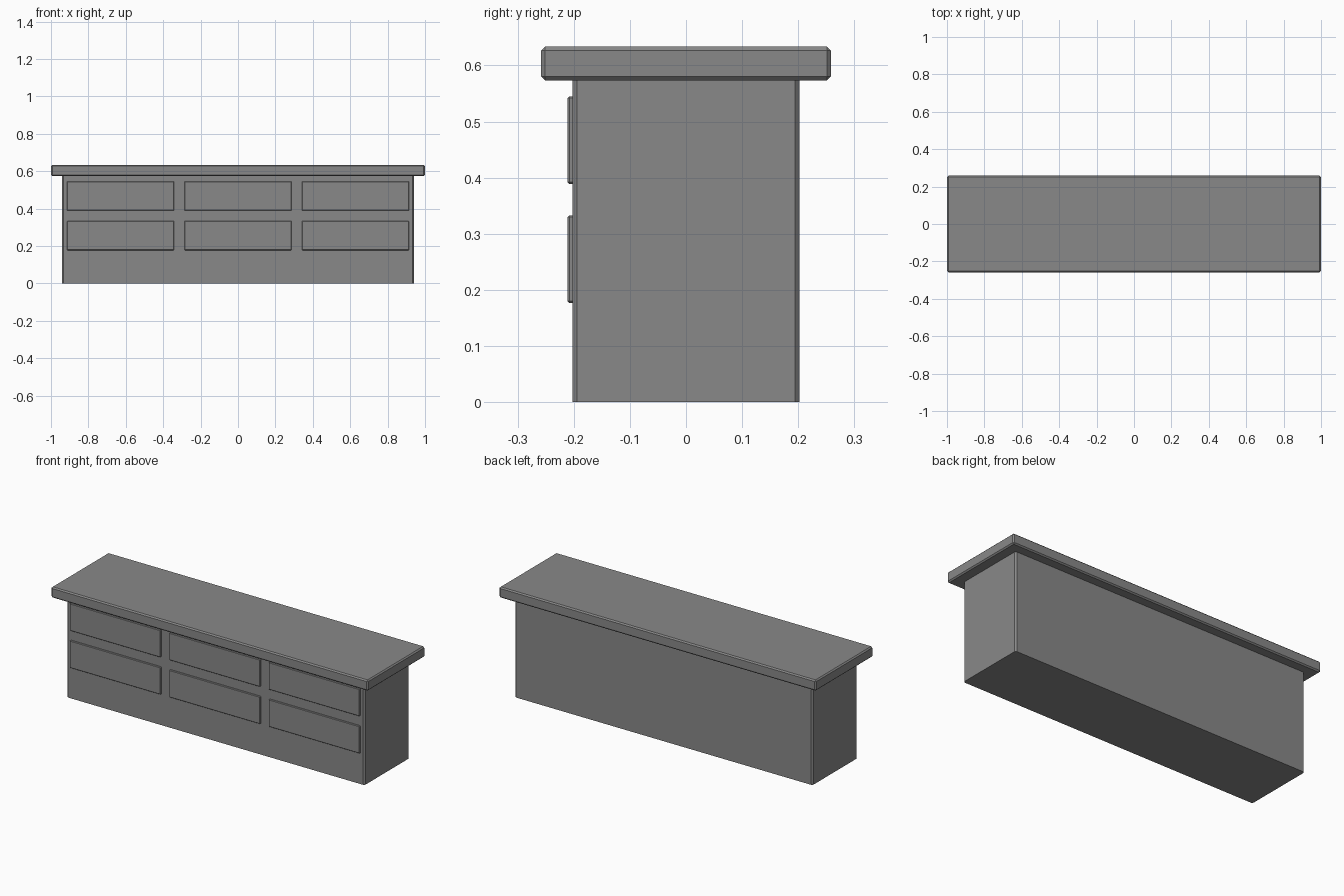
import bpy
import bmesh
from mathutils import Vector

cube = bpy.data.objects.get("Cube")
if cube:
    bpy.data.objects.remove(cube, do_unlink=True)

grey = bpy.data.materials.new("plain grey")
grey.use_nodes = True
colour = (0.25, 0.25, 0.25, 1)
grey.diffuse_color = colour
grey.node_tree.nodes["Principled BSDF"].inputs["Base Color"].default_value = colour


def chamfered_box(name, low, high, chamfer, upright_only=False):
    """Box between two corners with flat chamfers on all or only upright edges."""
    low, high = Vector(low), Vector(high)
    size, centre = high - low, (low + high) / 2
    bm = bmesh.new()
    bmesh.ops.create_cube(bm, size=1)
    for v in bm.verts:
        v.co = Vector(a * b for a, b in zip(v.co, size))
    edges = [e for e in bm.edges
             if not upright_only or abs(e.verts[0].co.z - e.verts[1].co.z) > 0.01]
    bmesh.ops.bevel(bm, geom=edges, offset=chamfer, segments=1, affect='EDGES')
    mesh = bpy.data.meshes.new(name)
    bm.to_mesh(mesh)
    bm.free()
    mesh.materials.append(grey)
    obj = bpy.data.objects.new(name, mesh)
    obj.location = centre
    bpy.context.collection.objects.link(obj)
    return obj


# Cabinet body and overhanging counter top
chamfered_box("cabinet_body", (-0.94, -0.202, 0), (0.94, 0.202, 0.574), 0.008, True)
chamfered_box("counter_top", (-1, -0.258, 0.573), (1, 0.258, 0.634), 0.007)

# Two rows of three drawer fronts
for row, z in (("lower", 0.255), ("upper", 0.467)):
    for side, x in (("right", -0.628), ("middle", 0), ("left", 0.628)):
        chamfered_box(f"{row}_{side}_drawer_front",
                      (x - 0.287, -0.211, z - 0.078),
                      (x + 0.287, -0.195, z + 0.078), 0.003)
